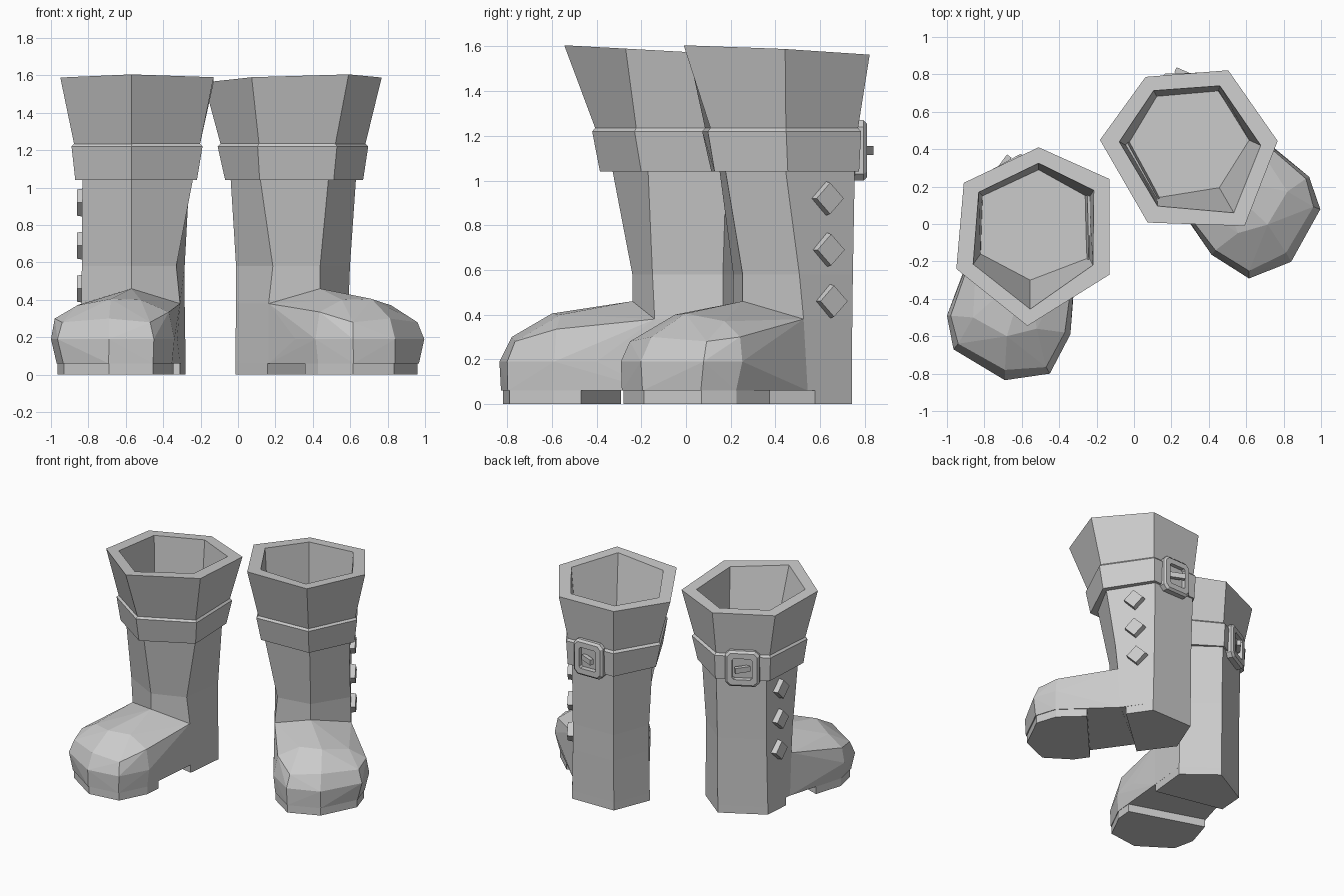
import bpy, bmesh, math
from mathutils import Matrix, Vector

if "Cube" in bpy.data.objects:
    bpy.data.objects.remove(bpy.data.objects["Cube"])

# The second boot is the first one mirrored, turned 30 degrees and moved
SECOND = (Matrix.Translation((0.302, 0.417, 0)) @ Matrix.Rotation(math.radians(30), 4, 'Z')
          @ Matrix.Diagonal((-1, 1, 1, 1)) @ Matrix.Translation((0.533, 0.03, 0)))
CENTRE = Vector((-0.533, -0.03))


def finish(name, bm):
    bmesh.ops.recalc_face_normals(bm, faces=bm.faces)
    for prefix, matrix in (("left_", Matrix()), ("right_", SECOND)):
        copy = bm.copy()
        bmesh.ops.transform(copy, matrix=matrix, verts=copy.verts)
        if matrix.determinant() < 0:
            bmesh.ops.reverse_faces(copy, faces=copy.faces)
        mesh = bpy.data.meshes.new(prefix + name)
        copy.to_mesh(mesh)
        copy.free()
        bpy.context.collection.objects.link(bpy.data.objects.new(prefix + name, mesh))
    bm.free()


def loft(bm, rings, closed=False):
    loops = [[bm.verts.new(p) for p in ring] for ring in rings]
    n = len(loops[0])
    pairs = list(zip(loops, loops[1:])) + ([(loops[-1], loops[0])] if closed else [])
    for a, b in pairs:
        for i in range(n):
            j = (i + 1) % n
            bm.faces.new((a[i], a[j], b[j], b[i]))
    if not closed:
        bm.faces.new(loops[0])
        bm.faces.new(loops[-1])


def hull(name, points):
    bm = bmesh.new()
    for p in points:
        bm.verts.new(p)
    out = bmesh.ops.convex_hull(bm, input=bm.verts)
    loose = {g for g in out["geom_interior"] + out["geom_unused"] if isinstance(g, bmesh.types.BMVert)}
    bmesh.ops.delete(bm, geom=list(loose), context='VERTS')
    bmesh.ops.dissolve_limit(bm, angle_limit=0.02, verts=bm.verts, edges=bm.edges)
    finish(name, bm)


def at(points, z):
    return [(x, y, z) for x, y in points]


def scaled(points, s):
    return [tuple(CENTRE + (Vector(p) - CENTRE) * s) for p in points]


def rim(points):
    return [(x, y, 1.577 - 0.055 * (y + 0.03)) for x, y in points]


# Six-sided rings, from the front corner counter-clockwise
ground = [(-.57, -.10), (-.31, -.14), (-.28, .165), (-.515, .35), (-.82, .18), (-.84, -.06)]
ankle = [(-.57, -.24), (-.31, -.14), (-.285, .165), (-.515, .355), (-.815, .185), (-.838, -.08)]
shin = [(-.57, -.24), (-.33, -.15), (-.285, .165), (-.515, .355), (-.815, .188), (-.835, -.10)]
calf = [(-.57, -.33), (-.24, -.17), (-.26, .18), (-.515, .368), (-.82, .195), (-.832, -.17)]
strap_low = [(-.57, -.385), (-.22, -.20), (-.235, .195), (-.515, .38), (-.85, .20), (-.87, -.18)]
strap_top = [(-.57, -.42), (-.19, -.23), (-.20, .215), (-.515, .39), (-.86, .205), (-.89, -.20)]
mouth = [(-.57, -.545), (-.13, -.27), (-.13, .24), (-.51, .41), (-.91, .22), (-.95, -.24)]
mouth_in = [(-.555, -.455), (-.22, -.22), (-.215, .18), (-.51, .325), (-.83, .17), (-.86, -.215)]
floor = [(-.555, -.30), (-.24, -.18), (-.24, .14), (-.51, .29), (-.81, .15), (-.82, -.16)]

# Shaft with flared, hollow cuff
bm = bmesh.new()
ankle3 = at(ankle, .38)
ankle3[0] = (-.57, -.24, .46)
loft(bm, [at(ground, .06), ankle3, at(shin, .58), at(calf, 1.05), at(scaled(strap_top, .96), 1.23),
          rim(mouth), rim(mouth_in), at(floor, 1.15)])
finish("shaft", bm)

# Strap around the shaft
bm = bmesh.new()
loft(bm, [at(scaled(strap_low, .85), 1.04), at(strap_low, 1.04), at(strap_top, 1.22),
          at(scaled(strap_top, .95), 1.24), at(scaled(strap_top, .85), 1.22)], closed=True)
finish("strap", bm)

# Foot, front sole and heel
sole = [(-.965, -.50), (-.93, -.66), (-.69, -.82), (-.455, -.79), (-.355, -.59)]
widest = [(-1.0, -.49), (-.965, -.67), (-.69, -.835), (-.45, -.80), (-.34, -.59), (-.325, -.40)]
upper = [(-.98, -.49, .30), (-.94, -.64, .28), (-.69, -.78, .30), (-.47, -.765, .28), (-.37, -.58, .335)]
crown = [(-.86, -.50, .37), (-.68, -.60, .405), (-.52, -.56, .40)]
instep = [ankle3[0], ankle3[1], ankle3[5], (-.31, -.14, .06), (-.84, -.06, .06)]
hull("foot", at(scaled(sole, 1.01), .06) + at(widest, .19) + upper + crown + instep)
front = sole + [(-.345, -.47), (-.90, -.29)]
hull("front_sole", at(front, 0) + at(front, .07))
heel = [(-.835, -.02), (-.31, -.13)] + ground[2:5]
hull("heel", at(heel, 0) + at(heel, .07))

# Diamond studs on the outer side
bm = bmesh.new()
for y, z in ((.045, .92), (.05, .69), (.065, .46)):
    place = Matrix.Translation((-.835, y, z)) @ Matrix.Rotation(math.radians(-90), 4, 'Y')
    bmesh.ops.create_cone(bm, cap_ends=True, segments=4, radius1=.078, radius2=.07, depth=.05,
                          matrix=place)
finish("studs", bm)

# Buckle: chamfered frame and tongue on the back outer side of the strap
back, outer = Vector((-.515, .385, 0)), Vector((-.855, .20, 0))
u = (outer - back).normalized()
v = Vector((0, 0, 1))
n = u.cross(v)
buckle_place = Matrix((u, v, n)).transposed().to_4x4()
buckle_place.translation = (back + outer) / 2 + v * 1.135


def frame(w, h, c, z):
    return [(x, y, z) for x, y in ((w, -h + c), (w, h - c), (w - c, h), (-w + c, h),
                                   (-w, h - c), (-w, -h + c), (-w + c, -h), (w - c, -h))]


bm = bmesh.new()
loft(bm, [frame(.12, .135, .03, -.02), frame(.12, .135, .03, .02), frame(.105, .12, .025, .035),
          frame(.07, .08, .012, .035), frame(.07, .08, .012, -.02)], closed=True)
bmesh.ops.transform(bm, matrix=buckle_place, verts=bm.verts)
finish("buckle_frame", bm)

bm = bmesh.new()
tongue = Matrix.Translation((0, 0, .03)) @ Matrix.Rotation(math.radians(25), 4, 'Y')
bmesh.ops.create_cube(bm, size=1, matrix=buckle_place @ tongue @ Matrix.Diagonal((.11, .04, .03, 1)))
finish("buckle_tongue", bm)
